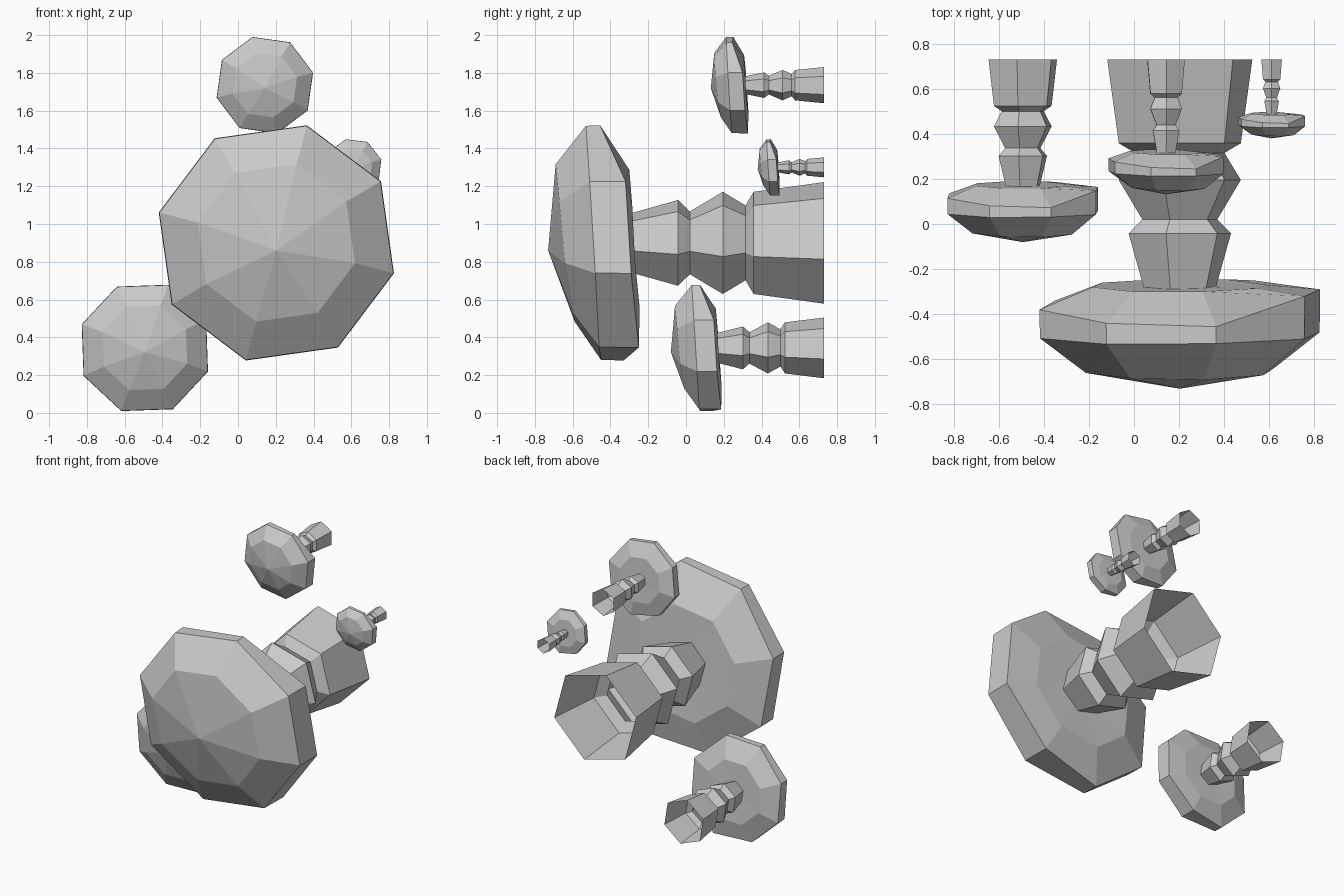
import bpy
from math import cos, sin, radians

if "Cube" in bpy.data.objects:
    bpy.data.objects.remove(bpy.data.objects["Cube"])

BACK = 0.73      # plane where all stems end (open)
SIDES = 8

# Cap rings of the largest mushroom: radius and y per corner, starting at -14 degrees
CAP_RINGS = [
    (0.43, [-0.64, -0.67, -0.69, -0.685, -0.66, -0.62, -0.59, -0.60]),   # dome
    (0.64, [-0.48, -0.51, -0.53, -0.533, -0.507, -0.48, -0.45, -0.46]),  # rim front
    (0.643, [-0.29, -0.32, -0.455, -0.44, -0.38, -0.34, -0.33, -0.25]),  # rim back
    (0.40, [-0.27, -0.285, -0.30, -0.30, -0.28, -0.26, -0.245, -0.245]), # underside
]
# Stem profile: radius, y
STEM = [(0.16, -0.30), (0.235, -0.042), (0.172, 0.02), (0.28, 0.195),
        (0.205, 0.315), (0.28, 0.358), (0.333, BACK)]


def make(name, verts, faces):
    me = bpy.data.meshes.new(name)
    me.from_pydata(verts, [], faces)
    me.update()
    ob = bpy.data.objects.new(name, me)
    bpy.context.collection.objects.link(ob)
    return ob


def bridge(rings, n):
    return [(r * n + i, r * n + (i + 1) % n, (r + 1) * n + (i + 1) % n, (r + 1) * n + i)
            for r in range(rings - 1) for i in range(n)]


def mushroom(name, x, z, turn, k, thin):
    def place(r, ang, y, dz=0.0):
        a = radians(ang + turn)
        return (x + k * r * cos(a), BACK + (y - BACK) * k, z + k * (r * sin(a) + dz))

    # faceted cap
    verts = [place(r, -14.5 + 45 * i, ys[i]) for r, ys in CAP_RINGS for i in range(SIDES)]
    faces = bridge(len(CAP_RINGS), SIDES)
    apex = len(verts)
    verts += [place(0, 0, -0.73, -0.04), place(0, 0, -0.28)]
    last = (len(CAP_RINGS) - 1) * SIDES
    for i in range(SIDES):
        j = (i + 1) % SIDES
        faces += [(apex, j, i), (apex + 1, last + i, last + j)]
    make(name + "_cap", verts, faces)

    # six-sided ringed stem, open at the back
    verts = [place(r * thin, -15 + 60 * i, y) for r, y in STEM for i in range(6)]
    make(name + "_stem", verts, bridge(len(STEM), 6))


mushroom("large_mushroom", 0.203, 0.90, 0, 1.0, 1.0)
mushroom("lower_mushroom", -0.493, 0.344, -6, 0.555, 0.88)
mushroom("upper_mushroom", 0.142, 1.735, -16, 0.41, 0.70)
mushroom("small_mushroom", 0.61, 1.30, -15, 0.24, 0.66)

# consistent outward normals
import bmesh
for ob in bpy.context.collection.objects:
    bm = bmesh.new()
    bm.from_mesh(ob.data)
    bmesh.ops.recalc_face_normals(bm, faces=bm.faces)
    bm.to_mesh(ob.data)
    bm.free()
